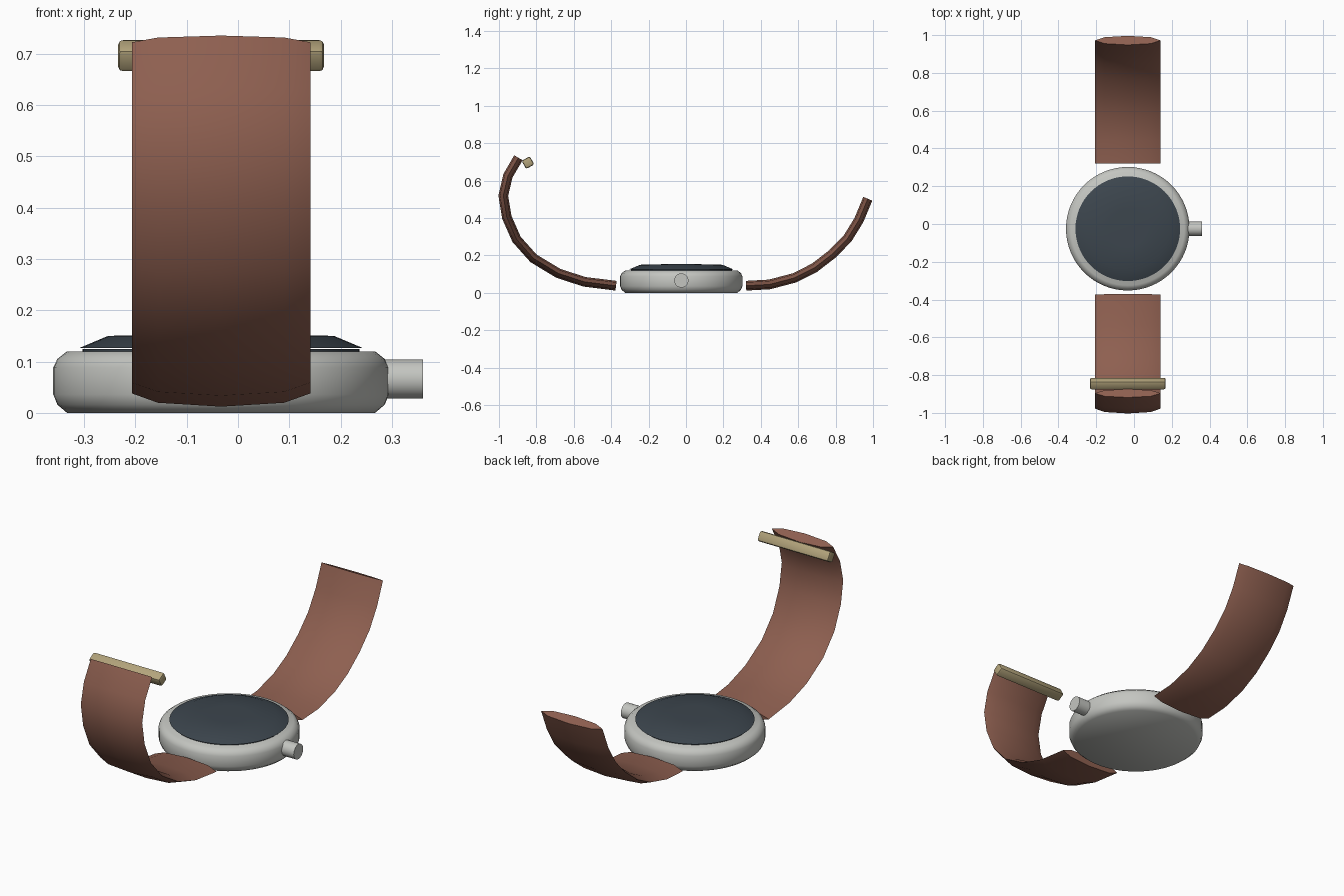
import bpy, bmesh, math
from mathutils import Vector, Matrix

if "Cube" in bpy.data.objects:
    bpy.data.objects.remove(bpy.data.objects["Cube"])

CX, CY = -0.033, -0.025


def material(name, rgb):
    m = bpy.data.materials.new(name)
    m.diffuse_color = (*rgb, 1)
    m.use_nodes = True
    m.node_tree.nodes["Principled BSDF"].inputs["Base Color"].default_value = m.diffuse_color
    return m


steel = material("steel", (0.55, 0.56, 0.53))
dark = material("dark_glass", (0.045, 0.06, 0.075))
leather = material("leather", (0.27, 0.115, 0.08))
brass = material("brass", (0.45, 0.37, 0.2))


def finish(name, bm, mat, angle):
    bmesh.ops.recalc_face_normals(bm, faces=bm.faces)
    me = bpy.data.meshes.new(name)
    bm.to_mesh(me)
    bm.free()
    ob = bpy.data.objects.new(name, me)
    bpy.context.collection.objects.link(ob)
    me.materials.append(mat)
    bpy.ops.object.select_all(action='DESELECT')
    ob.select_set(True)
    bpy.context.view_layer.objects.active = ob
    bpy.ops.object.shade_smooth_by_angle(angle=math.radians(angle))
    return ob


def skin(rings):
    """Closed solid through a series of point rings."""
    bm = bmesh.new()
    loops = [[bm.verts.new(p) for p in r] for r in rings]
    n = len(loops[0])
    for a, b in zip(loops, loops[1:]):
        for i in range(n):
            j = (i + 1) % n
            bm.faces.new((a[i], a[j], b[j], b[i]))
    bm.faces.new(loops[0])
    bm.faces.new(loops[-1])
    return bm


def lathe(name, profile, mat, angle, sides=64, matrix=None):
    matrix = matrix or Matrix.Translation((CX, CY, 0))
    turns = [2 * math.pi * i / sides for i in range(sides)]
    rings = [[matrix @ Vector((r * math.cos(t), r * math.sin(t), z)) for t in turns]
             for r, z in profile]
    return finish(name, skin(rings), mat, angle)


def strap(name, path):
    """Sweep a flattened octagon along a path in the y-z plane."""
    pts = [Vector((CX, y, z)) for y, z in path]
    rings = []
    for i, p in enumerate(pts):
        before = (p - pts[i - 1]).normalized() if i else None
        after = (pts[i + 1] - p).normalized() if i < len(pts) - 1 else None
        t = ((before or after) + (after or before)).normalized()
        n = Vector((0, -t.z, t.y))
        rings.append([p + Vector((0.174 * math.cos(a), 0, 0)) + n * 0.026 * math.sin(a)
                      for a in (k * math.pi / 4 for k in range(8))])
    return finish(name, skin(rings), leather, 50)


# Watch case, dial and domed glass
lathe("case", [(0.30, 0), (0.319, 0.016), (0.327, 0.036), (0.327, 0.088),
               (0.319, 0.105), (0.30, 0.12)], steel, 50)
lathe("dial", [(0.27, 0.119), (0.27, 0.124)], dark, 40)
lathe("glass", [(0.277, 0.126), (0.22, 0.150), (0.10, 0.153)], dark, 40)

# Crown on the right side
lathe("crown", [(0.038, 0.28), (0.038, 0.36)], steel, 40, 32,
      Matrix.Translation((0, CY, 0.066)) @ Matrix.Rotation(math.pi / 2, 4, 'Y'))

# Two strap halves
strap("front_strap", [(-0.374, 0.038), (-0.543, 0.059), (-0.682, 0.104), (-0.815, 0.184),
                      (-0.906, 0.286), (-0.958, 0.404), (-0.977, 0.519), (-0.952, 0.626),
                      (-0.896, 0.722)])
strap("back_strap", [(0.321, 0.038), (0.447, 0.045), (0.58, 0.08), (0.687, 0.134),
                     (0.783, 0.208), (0.864, 0.291), (0.924, 0.388), (0.972, 0.503)])

# Buckle bar with rounded edges
bm = bmesh.new()
bmesh.ops.create_cube(bm, size=1, matrix=Matrix.Translation((CX, -0.845, 0.696))
                      @ Matrix.Rotation(math.radians(30), 4, 'X')
                      @ Matrix.Diagonal((0.402, 0.05, 0.05, 1)))
bmesh.ops.bevel(bm, geom=bm.edges[:], offset=0.01, segments=2, profile=0.5, affect='EDGES')
finish("buckle", bm, brass, 40)
